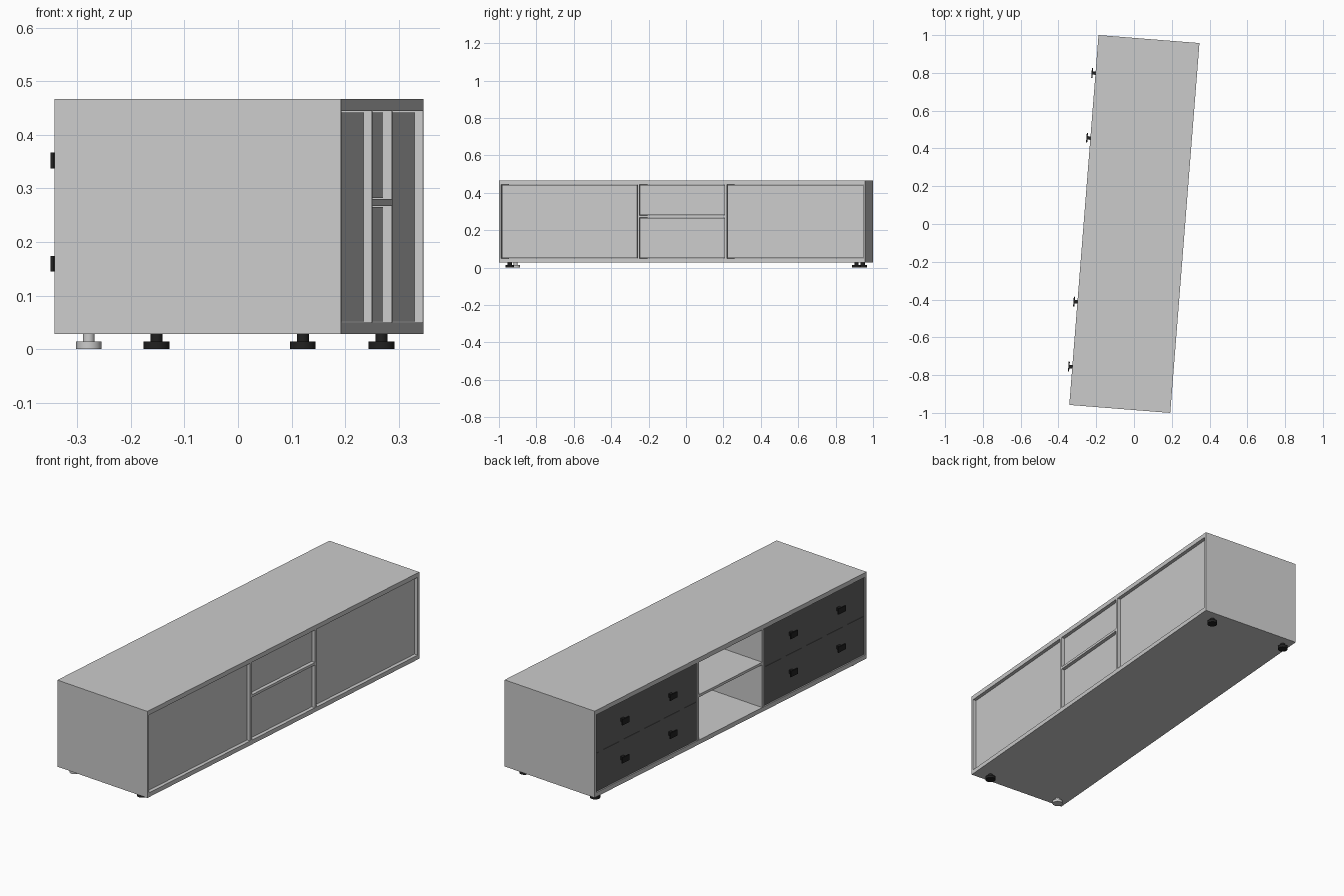
import bpy, bmesh, math
from mathutils import Matrix, Vector

if "Cube" in bpy.data.objects:
    bpy.data.objects.remove(bpy.data.objects["Cube"])

# The cabinet stands slightly turned: local x = depth (doors at +x), local y = length
M = Matrix.Translation((0.002, 0, 0)) @ Matrix.Rotation(math.radians(-4.52), 4, 'Z')
D, L = 0.268, 0.982              # half depth, half length
Z0, Z1, Z2, Z3 = 0.028, 0.050, 0.444, 0.467   # bottom panel, opening, top panel
T = 0.012                        # thickness of upright panels
DIV = 0.228                      # inner face of the dividers
SH0, SH1 = 0.267, 0.280          # middle shelf


def material(name, v):
    m = bpy.data.materials.new(name)
    m.diffuse_color = (v, v, v, 1)
    m.use_nodes = True
    m.node_tree.nodes["Principled BSDF"].inputs["Base Color"].default_value = m.diffuse_color
    return m


black = material("black_plastic", 0.015)
dark = material("dark_panel", 0.12)


def finish(bm, name, mat=None):
    me = bpy.data.meshes.new(name)
    bm.to_mesh(me)
    bm.free()
    ob = bpy.data.objects.new(name, me)
    bpy.context.collection.objects.link(ob)
    ob.matrix_world = M
    if mat:
        me.materials.append(mat)
    return ob


def add_box(bm, x, y, z):
    lo, hi = Vector((x[0], y[0], z[0])), Vector((x[1], y[1], z[1]))
    bmesh.ops.create_cube(bm, size=1, matrix=Matrix.Translation((lo + hi) / 2)
                          @ Matrix.Diagonal((*(hi - lo), 1)))


def box(name, x, y, z, mat=None):
    bm = bmesh.new()
    add_box(bm, x, y, z)
    return finish(bm, name, mat)


def span(s, a, b):
    return (min(s * a, s * b), max(s * a, s * b))


# Carcass
box("top_panel", (-D, D), (-L, L), (Z2, Z3))
box("bottom_panel", (-D, D), (-L + T, L - T), (Z0, Z1))
box("middle_shelf", (-D, D), (-DIV, DIV), (SH0, SH1))

g = 0.002                        # gap around the fronts
fx = (D - 0.034, D - 0.016)      # recessed front panels
for s, side in ((-1, "near"), (1, "far")):
    box(side + "_end_panel", (-D, D), span(s, L - T, L), (Z0, Z2))
    box(side + "_divider", (-D + 0.001, D), span(s, DIV, DIV + T), (Z1, Z2))
    box(side + "_door", fx, span(s, DIV + T + g, L - T - g), (Z1 + g, Z2 - g))
    # Dark back panels, upper and lower, each with two black clips
    zm = (Z1 + Z2) / 2
    for part, z, zc in (("lower", (Z1 + g, zm - 0.0005), 0.159),
                        ("upper", (zm + 0.0005, Z2 - g), 0.352)):
        name = f"{side}_{part}_back"
        box(name, (-D + 0.004, -D + 0.016), span(s, DIV + T, L - T - g), z, dark)
        for i, y in enumerate((0.435, 0.78)):
            bm = bmesh.new()
            y *= s
            add_box(bm, (-D - 0.016, -D + 0.004), (y - 0.009, y + 0.009), (zc - 0.009, zc + 0.009))
            add_box(bm, (-D - 0.021, -D - 0.015), (y - 0.026, y + 0.026), (zc - 0.0145, zc + 0.0145))
            finish(bm, f"{name}_clip_{i + 1}", black)

# Drawer fronts
box("lower_drawer_front", fx, (-DIV + g, DIV - g), (Z1 + g, SH0 - g))
box("upper_drawer_front", fx, (-DIV + g, DIV - g), (SH1 + g, Z2 - g))

# Feet: wide disc with a narrow stem
for name, x, y, mat in (("front_near_foot", 0.193, -0.93, black),
                        ("front_far_foot", 0.193, 0.93, black),
                        ("back_far_foot", -0.228, 0.93, black),
                        ("back_near_foot", -0.208, -0.93, None)):
    bm = bmesh.new()
    for r, z0, z1 in ((0.024, 0, 0.014), (0.011, 0.014, Z0)):
        bmesh.ops.create_cone(bm, cap_ends=True, segments=32, radius1=r, radius2=r,
                              depth=z1 - z0, matrix=Matrix.Translation((x, y, (z0 + z1) / 2)))
    ob = finish(bm, name, mat)
    bpy.ops.object.select_all(action='DESELECT')
    ob.select_set(True)
    bpy.context.view_layer.objects.active = ob
    bpy.ops.object.shade_smooth_by_angle()
